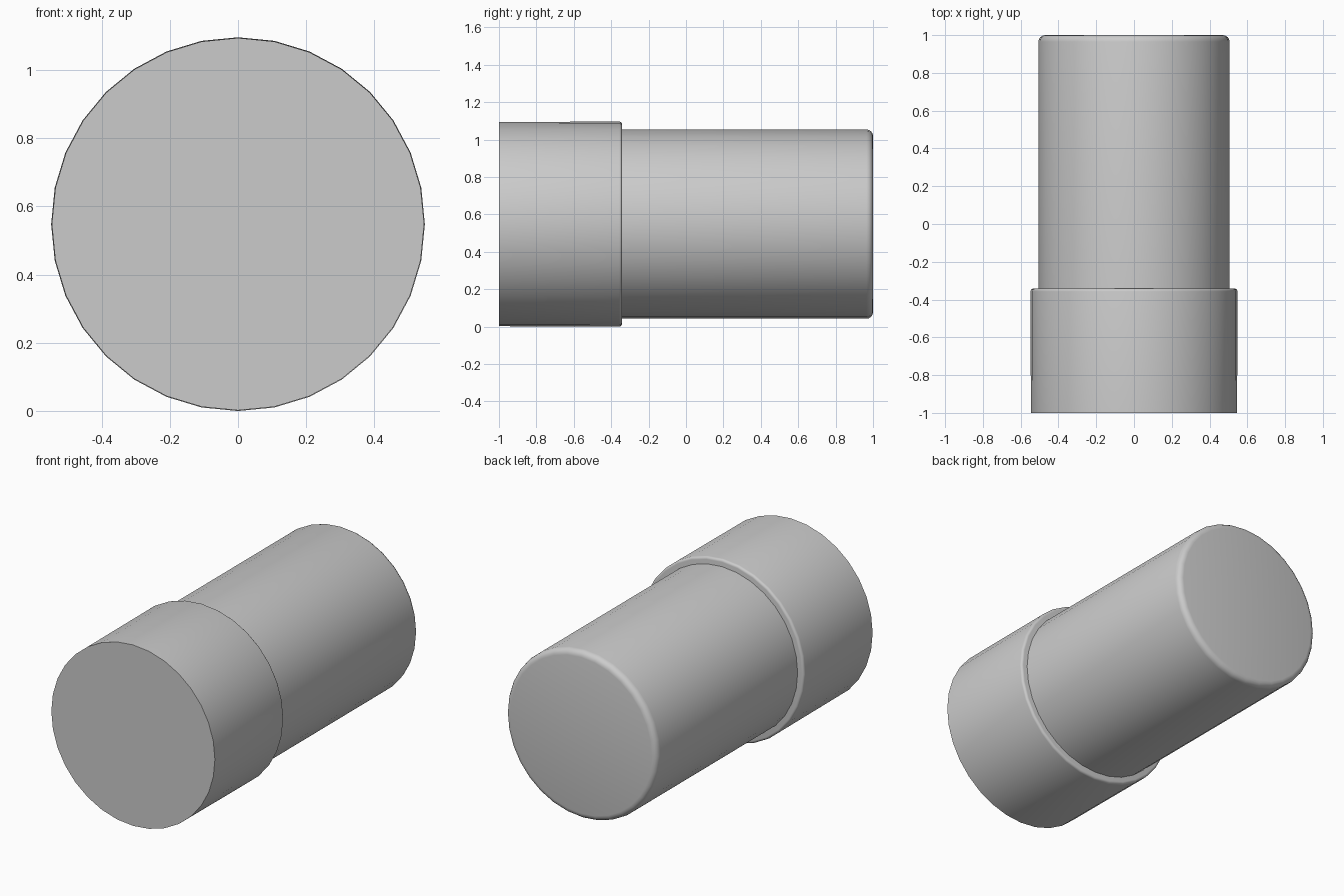
import bpy, bmesh
from math import cos, sin, pi

cube = bpy.data.objects.get("Cube")
if cube:
    bpy.data.objects.remove(cube, do_unlink=True)

SIDES = 32
AXIS_Z = 0.548

grey = bpy.data.materials.new("plain grey")
grey.use_nodes = True
colour = (0.6, 0.6, 0.6, 1)
grey.diffuse_color = colour
grey.node_tree.nodes["Principled BSDF"].inputs["Base Color"].default_value = colour


def rounded_end(radius, end, bevel, steps=4):
    """Quarter-round edge from the side wall to the flat end, as (radius, y)."""
    angles = [pi / 2 * i / steps for i in range(steps + 1)]
    return [(radius - bevel + bevel * cos(a), end - bevel + bevel * sin(a))
            for a in angles]


def turned_part(name, profile):
    """Closed solid turned around the y axis from (radius, y) points."""
    bm = bmesh.new()
    rings = []
    for r, y in profile:
        rings.append([bm.verts.new((r * cos(2 * pi * i / SIDES), y,
                                    r * sin(2 * pi * i / SIDES)))
                      for i in range(SIDES)])
    for a, b in zip(rings, rings[1:]):
        for i in range(SIDES):
            j = (i + 1) % SIDES
            bm.faces.new((a[i], a[j], b[j], b[i]))
    bm.faces.new(rings[0])
    bm.faces.new(rings[-1])
    bmesh.ops.recalc_face_normals(bm, faces=bm.faces)
    mesh = bpy.data.meshes.new(name)
    bm.to_mesh(mesh)
    bm.free()
    mesh.materials.append(grey)
    obj = bpy.data.objects.new(name, mesh)
    obj.location.z = AXIS_Z
    bpy.context.collection.objects.link(obj)
    bpy.ops.object.select_all(action='DESELECT')
    obj.select_set(True)
    bpy.context.view_layer.objects.active = obj
    bpy.ops.object.shade_smooth_by_angle()
    return obj


# Wide collar: sharp front edge, softened rear edge
turned_part("collar", [(0.546, -1)] + rounded_end(0.548, -0.342, 0.015))

# Narrower barrel, seated in the collar, with a rounded rear edge
turned_part("barrel", [(0.506, -0.4)] + rounded_end(0.506, 1, 0.035))
